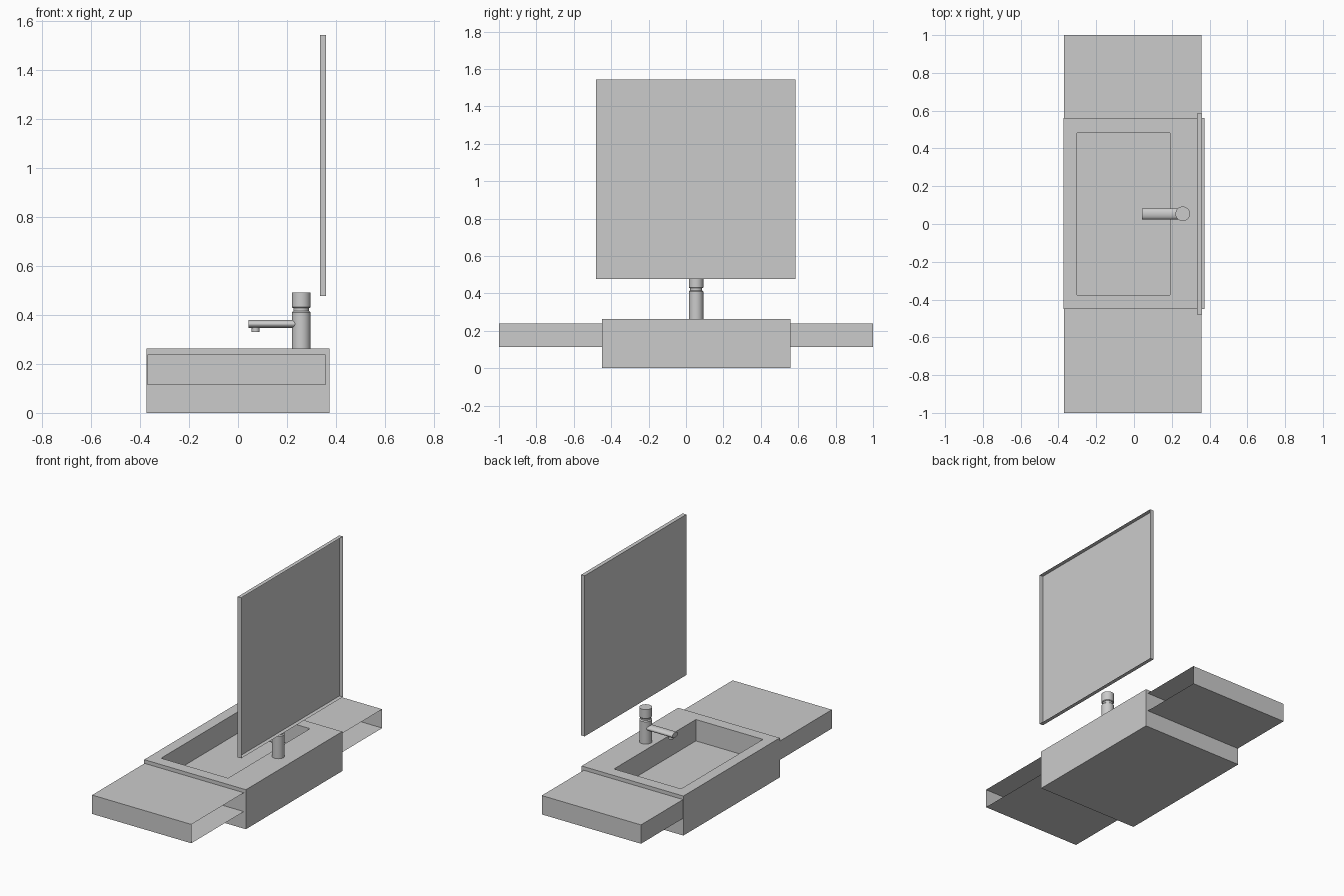
import bpy, bmesh, math
from mathutils import Vector

if "Cube" in bpy.data.objects:
    bpy.data.objects.remove(bpy.data.objects["Cube"])


def finish(name, bm, smooth=False):
    bmesh.ops.recalc_face_normals(bm, faces=bm.faces[:])
    me = bpy.data.meshes.new(name)
    bm.to_mesh(me)
    bm.free()
    ob = bpy.data.objects.new(name, me)
    bpy.context.collection.objects.link(ob)
    if smooth:
        bpy.ops.object.select_all(action='DESELECT')
        bpy.context.view_layer.objects.active = ob
        ob.select_set(True)
        bpy.ops.object.shade_smooth_by_angle(angle=math.radians(35))
    return ob


def box_bm(lo, hi, open_dirs=()):
    """Box between two corners, without the faces pointing along open_dirs."""
    bm = bmesh.new()
    bmesh.ops.create_cube(bm, size=1)
    lo, hi = Vector(lo), Vector(hi)
    drop = [f for f in bm.faces
            if any(f.normal.dot(Vector(d)) > 0.9 for d in open_dirs)]
    for v in bm.verts:
        v.co = Vector([(lo[i] + hi[i]) / 2 + v.co[i] * (hi[i] - lo[i]) for i in range(3)])
    bmesh.ops.delete(bm, geom=drop, context='FACES')
    return bm


def lathe(name, profile, x, y, sides=40):
    """Closed solid of revolution about a vertical axis from (radius, z) pairs."""
    bm = bmesh.new()
    rings = []
    for r, z in profile:
        rings.append([bm.verts.new((x + r * math.cos(2 * math.pi * i / sides),
                                    y + r * math.sin(2 * math.pi * i / sides), z))
                      for i in range(sides)])
    for a, b in zip(rings, rings[1:]):
        for i in range(sides):
            j = (i + 1) % sides
            bm.faces.new((a[i], a[j], b[j], b[i]))
    bm.faces.new(rings[0])
    bm.faces.new(rings[-1])
    return finish(name, bm, True)


# Basin block with a rectangular bowl sunk into its top
bm = box_bm((-0.373, -0.45, 0), (0.373, 0.56, 0.262), [(0, 0, 1)])


def loop(x0, x1, y0, y1, z):
    return [bm.verts.new(c) for c in ((x0, y0, z), (x1, y0, z), (x1, y1, z), (x0, y1, z))]


rim = loop(-0.373, 0.373, -0.45, 0.56, 0.262)
edge = loop(-0.302, 0.19, -0.375, 0.483, 0.262)
floor = loop(-0.302, 0.19, -0.375, 0.483, 0.12)
for a, b in ((rim, edge), (edge, floor)):
    for i in range(4):
        j = (i + 1) % 4
        bm.faces.new((a[i], a[j], b[j], b[i]))
bm.faces.new(floor)
bmesh.ops.remove_doubles(bm, verts=bm.verts[:], dist=1e-5)
finish("basin", bm)

# Side shelves: thin shells, open at the wall side and against the basin
for name, y0, y1, inner in (("shelf_left", -1.0, -0.45, 1), ("shelf_right", 0.56, 1.0, -1)):
    finish(name, box_bm((-0.37, y0, 0.113), (0.358, y1, 0.238), [(1, 0, 0), (0, inner, 0)]))

# Mirror: shallow tray, open at the wall side
finish("mirror", box_bm((0.334, -0.48, 0.478), (0.36, 0.585, 1.543), [(1, 0, 0)]))

# Tap body with narrow neck and cap
tx, ty = 0.258, 0.054
lathe("tap_body", [(0.0385, 0.26), (0.0385, 0.41), (0.0355, 0.414), (0.032, 0.416),
                   (0.032, 0.428), (0.0355, 0.428), (0.0385, 0.432), (0.0385, 0.491)], tx, ty)

# Flattened round spout
bm = bmesh.new()
bmesh.ops.create_cone(bm, cap_ends=True, segments=40, radius1=1, radius2=1, depth=1)
for v in bm.verts:
    a, b, c = v.co
    v.co = (0.142 + c * 0.2, ty + a * 0.029, 0.363 + b * 0.017)
finish("tap_spout", bm, True)

# Nozzle under the spout tip
lathe("tap_nozzle", [(0.0165, 0.331), (0.0165, 0.36)], 0.072, ty, 32)
